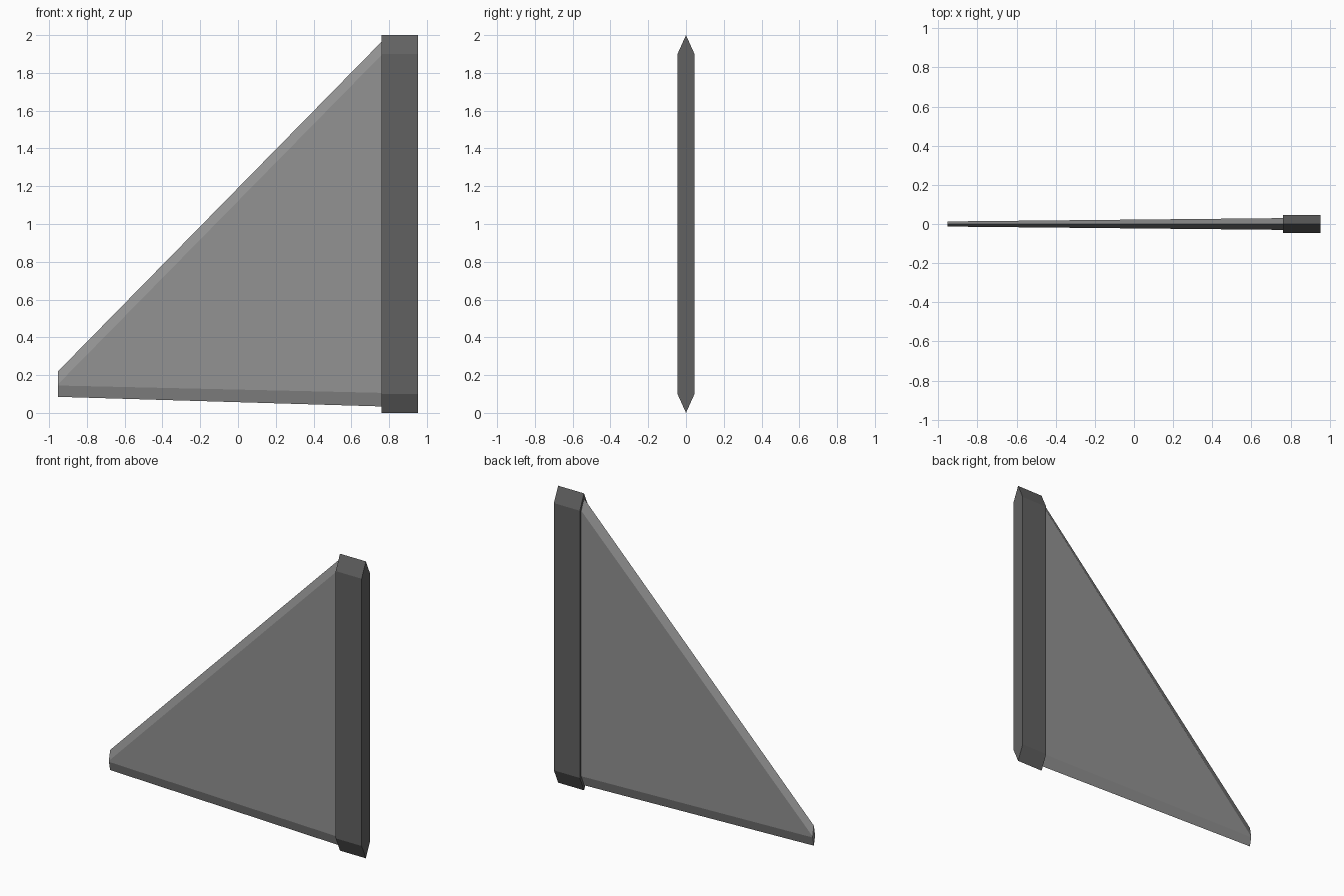
import bpy, bmesh

if "Cube" in bpy.data.objects:
    bpy.data.objects.remove(bpy.data.objects["Cube"])


def material(name, v):
    m = bpy.data.materials.new(name)
    m.diffuse_color = (v, v, v, 1)
    m.use_nodes = True
    m.node_tree.nodes["Principled BSDF"].inputs["Base Color"].default_value = m.diffuse_color
    return m


def section(x, y, bottom, low, high, top):
    """Flat hexagonal section: ridges at y = 0, flat sides between low and high."""
    return [(x, 0, bottom), (x, y, low), (x, y, high),
            (x, 0, top), (x, -y, high), (x, -y, low)]


def loft(name, start, end, mat):
    bm = bmesh.new()
    a = [bm.verts.new(p) for p in start]
    b = [bm.verts.new(p) for p in end]
    for i in range(6):
        j = (i + 1) % 6
        bm.faces.new((a[i], a[j], b[j], b[i]))
    bm.faces.new(a)
    bm.faces.new(b)
    bmesh.ops.remove_doubles(bm, verts=bm.verts, dist=1e-5)
    bmesh.ops.recalc_face_normals(bm, faces=bm.faces)
    me = bpy.data.meshes.new(name)
    bm.to_mesh(me)
    bm.free()
    me.materials.append(mat)
    ob = bpy.data.objects.new(name, me)
    bpy.context.collection.objects.link(ob)
    return ob


light = material("light grey", 0.29)
dark = material("dark grey", 0.12)

# Tapered triangular blade with bevelled upper and lower edges
loft("fin_blade",
     section(-0.953, 0.013, 0.085, 0.145, 0.152, 0.22),
     section(0.765, 0.03, 0.034, 0.106, 1.90, 1.97), light)

# Upright trailing bar with pointed ends
loft("trailing_bar",
     section(0.76, 0.045, 0.0, 0.10, 1.90, 2.0),
     section(0.953, 0.045, 0.0, 0.10, 1.90, 2.0), dark)
